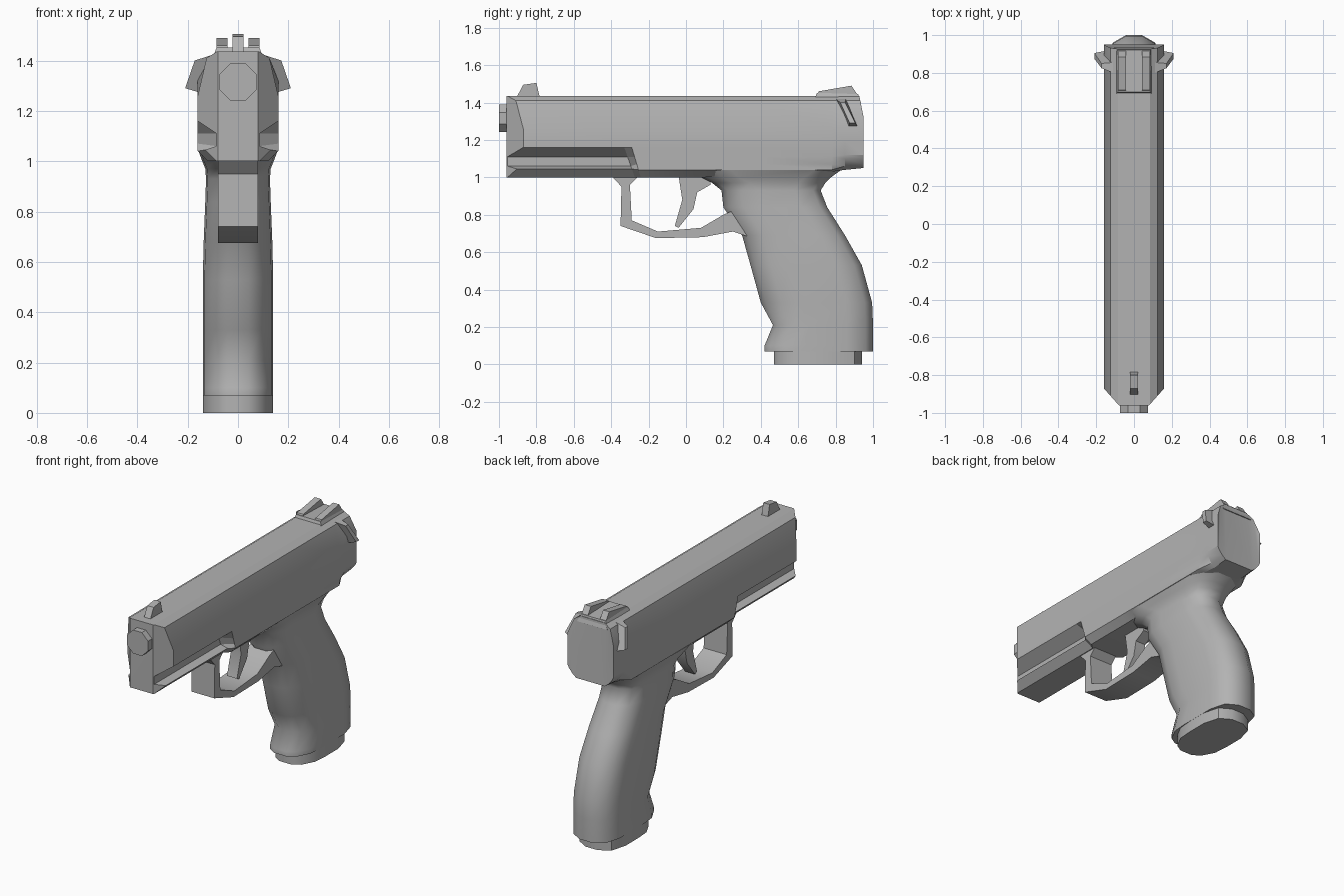
import bpy, bmesh, math
from mathutils import Vector

cube = bpy.data.objects.get("Cube")
if cube:
    bpy.data.objects.remove(cube, do_unlink=True)

grey = bpy.data.materials.new("gunmetal_grey")
grey.use_nodes = True
COLOUR = (0.45, 0.45, 0.45, 1)
grey.diffuse_color = COLOUR
grey.node_tree.nodes["Principled BSDF"].inputs["Base Color"].default_value = COLOUR


def finish(name, bm, smooth=30):
    bmesh.ops.remove_doubles(bm, verts=bm.verts, dist=0.0005)
    bmesh.ops.recalc_face_normals(bm, faces=bm.faces)
    mesh = bpy.data.meshes.new(name)
    bm.to_mesh(mesh)
    bm.free()
    mesh.materials.append(grey)
    ob = bpy.data.objects.new(name, mesh)
    bpy.context.collection.objects.link(ob)
    bpy.ops.object.select_all(action='DESELECT')
    ob.select_set(True)
    bpy.context.view_layer.objects.active = ob
    bpy.ops.object.shade_smooth_by_angle(angle=math.radians(smooth))
    return ob


def loft(rings):
    """Skin closed rings of equal length and cap both ends."""
    bm = bmesh.new()
    vs = [[bm.verts.new(p) for p in r] for r in rings]
    n = len(vs[0])
    for a, b in zip(vs, vs[1:]):
        for i in range(n):
            j = (i + 1) % n
            bm.faces.new((a[i], a[j], b[j], b[i]))
    bm.faces.new(vs[0])
    bm.faces.new(vs[-1][::-1])
    return bm


def mirrored(half):
    """Full ring from the +x half."""
    return half + [(-x, y, z) for x, y, z in reversed(half)]


def prism(name, profile, x0, x1, smooth=30):
    """Side profile (y, z) extruded across x."""
    return finish(name, loft([[(x, y, z) for y, z in profile] for x in (x0, x1)]), smooth)


# Slide and frame: one body lofted along y, with the rail channel in front
top = [(0.085, 1.435), (0.125, 1.41), (0.16, 1.26), (0.16, 1.16)]
rail = top + [(0.085, 1.11), (0.085, 1.06), (0.13, 1.045), (0.085, 1.0)]
plain = top + [(0.16, 1.11), (0.16, 1.07), (0.16, 1.04), (0.12, 1.0)]
raised = plain[:-1] + [(0.12, 1.03)]
tail = plain[:2] + [(0.16, 1.32), (0.16, 1.2), (0.16, 1.12), (0.15, 1.1), (0.125, 1.06), (0.1, 1.04)]


def station(section, y, lean=0.0, pivot=1.16):
    return mirrored([(x, y + lean * (pivot - z), z) for x, z in section])


end = mirrored([(x, 0.95 - max(0, z - 1.32) * 0.2, z + (0.01 if z < 1.1 else 0))
                for x, z in tail])
bm = loft([station(rail, -0.96), station(rail, -0.33, 0.35), station(plain, -0.29, 0.3),
           station(plain, 0.1), station(raised, 0.4), station(raised, 0.78),
           station(tail, 0.85), end])
# Chamfered muzzle corners
for side in (-1, 1):
    bmesh.ops.triangulate(bm, faces=[f for f in bm.faces if len(f.verts) > 4])
    cut = bmesh.ops.bisect_plane(
        bm, geom=bm.verts[:] + bm.edges[:] + bm.faces[:], dist=0.0001,
        plane_co=(side * 0.08, -0.96, 1.2), plane_no=Vector((side * 0.09, -0.08, 0)).normalized(),
        clear_outer=True)
    edges = [e for e in cut["geom_cut"] if isinstance(e, bmesh.types.BMEdge)]
    bmesh.ops.holes_fill(bm, edges=[e for e in edges if e.is_boundary], sides=0)
finish("slide_and_frame", bm, 25)

# Muzzle
ring = [(0.08 * math.cos((i + .5) * math.pi / 4), 0.08 * math.sin((i + .5) * math.pi / 4)) for i in range(8)]
finish("barrel", loft([[(x, y, 1.315 + z) for x, z in ring] for y in (-1.0, -0.9)]))

# Grip: height, front y, back y, half width
grip = [(0.07, 0.42, 1.0, 0.14), (0.10, 0.42, 1.0, 0.14), (0.21, 0.465, 1.0, 0.14),
        (0.33, 0.40, 0.995, 0.14), (0.53, 0.345, 0.94, 0.14), (0.69, 0.30, 0.85, 0.136),
        (0.84, 0.20, 0.755, 0.13), (0.93, 0.19, 0.72, 0.127), (0.97, 0.14, 0.745, 0.13),
        (1.0, 0.08, 0.775, 0.142), (1.04, 0.04, 0.83, 0.157)]


def grip_ring(z, front, back, w):
    return mirrored([(0.3 * w, front, z), (0.65 * w, front + 0.03, z), (0.95 * w, front + 0.11, z),
                     (w, front + 0.2, z), (w, back - 0.14, z), (0.8 * w, back - 0.04, z),
                     (0.3 * w, back, z)])


finish("grip", loft([grip_ring(*g) for g in grip]), 50)
finish("magazine_base", loft([grip_ring(z, 0.47, 0.94, 0.139) for z in (0, 0.09)]), 35)

# Trigger guard and trigger
prism("trigger_guard", [(-0.40, 1.01), (-0.345, 0.95), (-0.35, 0.74), (-0.16, 0.675), (0.09, 0.68),
                        (0.25, 0.71), (0.34, 0.68), (0.34, 0.86), (0.2, 0.80), (0.08, 0.73),
                        (-0.15, 0.71), (-0.29, 0.77), (-0.30, 0.96), (-0.25, 1.01)], -0.08, 0.08)
prism("trigger", [(-0.04, 1.01), (-0.02, 0.88), (-0.06, 0.74), (-0.04, 0.73), (0.04, 0.83),
                  (0.06, 0.92), (0.13, 0.96), (0.13, 1.01)], -0.035, 0.035)

# Sights
prism("front_sight", [(-0.91, 1.42), (-0.87, 1.495), (-0.80, 1.505), (-0.78, 1.42)], -0.022, 0.022)
finish("rear_sight_base", loft([[(s * w, y, z) for s, w, y, z in
       ((-1, 0.105, a, 1.40), (1, 0.105, a, 1.40), (1, 0.085, b, h), (-1, 0.085, b, h))]
       for a, b, h in ((0.68, 0.70, 1.452), (0.935, 0.92, 1.445))]))
for side, name in ((1, "left"), (-1, "right")):
    prism(name + "_rear_sight_post", [(0.70, 1.44), (0.71, 1.46), (0.885, 1.49), (0.925, 1.43)],
          side * 0.042, side * 0.085)
    # Safety lever: slanted plate tapering outwards
    inner = [(0.80, 1.42), (0.855, 1.42), (0.925, 1.26), (0.865, 1.26)]
    outer = [(0.825, 1.40, 0.172), (0.85, 1.40, 0.172), (0.905, 1.29, 0.21), (0.875, 1.29, 0.21)]
    finish(name + "_safety_lever", loft([[(side * 0.11, y, z) for y, z in inner],
                                         [(side * x, y, z) for y, z, x in outer]]))
